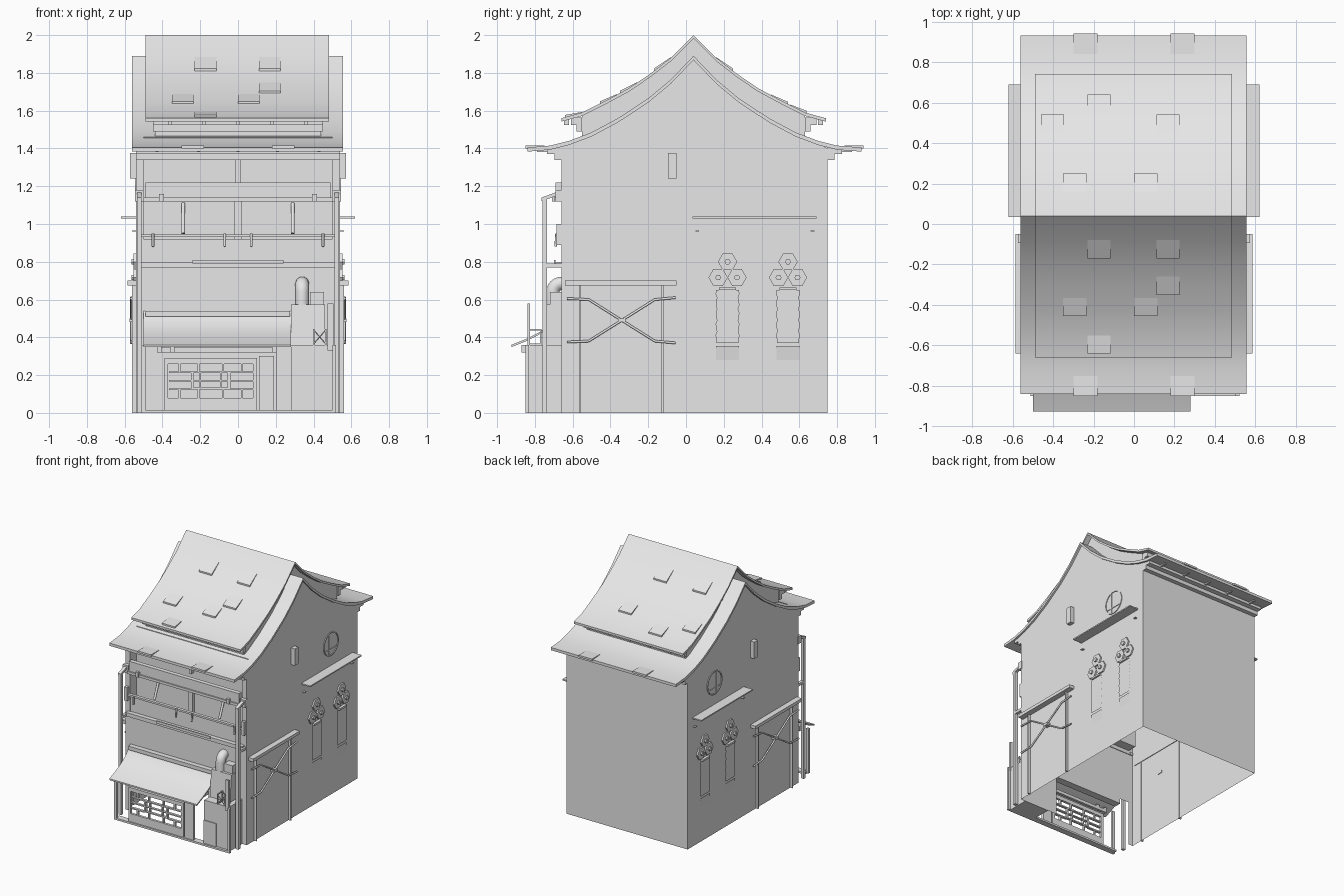
import bpy, bmesh, math
from mathutils import Vector

if "Cube" in bpy.data.objects:
    bpy.data.objects.remove(bpy.data.objects["Cube"], do_unlink=True)

GREY = bpy.data.materials.new("plain_grey")
GREY.use_nodes = True
GREY.diffuse_color = (0.8, 0.8, 0.8, 1)
GREY.node_tree.nodes["Principled BSDF"].inputs["Base Color"].default_value = (0.8, 0.8, 0.8, 1)


def finish(name, bm, smooth=False):
    me = bpy.data.meshes.new(name)
    bmesh.ops.recalc_face_normals(bm, faces=bm.faces)
    bm.to_mesh(me)
    bm.free()
    me.materials.append(GREY)
    ob = bpy.data.objects.new(name, me)
    bpy.context.collection.objects.link(ob)
    if smooth:
        bpy.ops.object.select_all(action='DESELECT')
        ob.select_set(True)
        bpy.context.view_layer.objects.active = ob
        bpy.ops.object.shade_smooth_by_angle(angle=math.radians(30))
    return ob


def prism(name, profile, x0, x1, smooth=False):
    """Extrude a (y, z) outline along x."""
    bm = bmesh.new()
    f = bm.faces.new([bm.verts.new((x0, y, z)) for y, z in profile])
    res = bmesh.ops.extrude_face_region(bm, geom=[f])
    moved = [g for g in res["geom"] if isinstance(g, bmesh.types.BMVert)]
    bmesh.ops.translate(bm, verts=moved, vec=(x1 - x0, 0, 0))
    return finish(name, bm, smooth)


def box(name, x0, x1, y0, y1, z0, z1):
    return prism(name, [(y0, z0), (y1, z0), (y1, z1), (y0, z1)], x0, x1)


def rod(name, points, r, sides=2):
    cu = bpy.data.curves.new(name, 'CURVE')
    cu.dimensions = '3D'
    cu.bevel_depth, cu.bevel_resolution, cu.use_fill_caps = r, sides, True
    sp = cu.splines.new('POLY')
    sp.points.add(len(points) - 1)
    for p, q in zip(sp.points, points):
        p.co = (*q, 1)
    cu.materials.append(GREY)
    ob = bpy.data.objects.new(name, cu)
    bpy.context.collection.objects.link(ob)


def sheet(name, faces):
    bm = bmesh.new()
    for f in faces:
        bm.faces.new([bm.verts.new(v) for v in f])
    bmesh.ops.remove_doubles(bm, verts=bm.verts, dist=0.0005)
    return finish(name, bm)


# Roof profiles, front eave to back eave
LOWER = [(-.84, 1.405), (-.72, 1.415), (-.62, 1.44), (-.5, 1.485), (-.36, 1.56), (-.2, 1.665), (-.08, 1.765),
         (.04, 1.89), (.16, 1.765), (.28, 1.665), (.44, 1.56), (.58, 1.485), (.7, 1.44), (.8, 1.415), (.93, 1.405)]
UPPER = [(-.66, 1.56), (-.55, 1.59), (-.43, 1.65), (-.3, 1.72), (-.19, 1.795), (-.08, 1.88),
         (.04, 2.0), (.16, 1.88), (.27, 1.795), (.38, 1.72), (.51, 1.65), (.63, 1.59), (.74, 1.56)]


def height(profile, y):
    for (a, za), (b, zb) in zip(profile, profile[1:]):
        if a <= y <= b:
            return za + (zb - za) * (y - a) / (b - a)
    return profile[0][1]


def roof(name, prof, x0, x1, t):
    prism(name, prof + [(y, z - t) for y, z in reversed(prof)], x0, x1, True)


roof("lower_roof", LOWER, -.56, .555, .022)
roof("upper_roof", UPPER, -.49, .483, .018)

# Loft body between the two roofs
loft = [p for p in UPPER if -.6 < p[0] < .65]
prism("loft_body", [(y, z - .015) for y, z in loft] +
      [(y, height(LOWER, y) - .01) for y, z in reversed(loft)], -.44, .44)
for y0, y1, z0 in ((-.61, -.55, 1.525), (-.58, -.55, 1.49), (.63, .69, 1.525), (.63, .66, 1.49)):
    box("loft_eave_beam", -.45, .45, y0, y1, z0, 1.565)
for x in (-.36, -.18, 0, .18, .36):
    for y0 in (-.645, .70):
        box("loft_bracket", x - .008, x + .008, y0, y0 + .025, 1.525, 1.555)

# Raised tiles on the roof
for x, y in ((-.23, -.17), (.11, -.17), (.11, -.35), (-.35, -.455), (0, -.455), (-.23, -.64),
             (-.23, .64), (-.46, .54), (.11, .54), (-.35, .25), (0, .25)):
    up = y + (.09 if y < 0 else -.09)
    z, zu = height(UPPER, y), height(UPPER, up)
    prism("roof_tile", [(y, z - .005), (y, z + .012), (up, zu + .003), (up, zu - .005)], x, x + .115)
for x in (-.30, .18):
    for y in (-.80, .89):
        box("eave_tile", x, x + .12, y - .05, y + .05, 1.40, 1.415)

# Main walls, open underneath
W, F, B = .54, -.66, .75
gable = [(F, 0), (B, 0), (B, 1.40)] + [(y, z - .012) for y, z in reversed(LOWER) if F < y < B] + [(F, 1.415)]
sheet("gable_walls", [[(s * W, y, z) for y, z in gable] for s in (1, -1)])


def wall(y, x0, x1, z0, z1):
    return [(x0, y, z0), (x1, y, z0), (x1, y, z1), (x0, y, z1)]


sheet("back_wall", [wall(B, -W, W, 0, 1.415)])
sheet("front_wall", [wall(F, -W, W, .36, .80), wall(F, -W, -.5, 0, .36), wall(F, .2, W, 0, .36),
                     wall(F, -W, -.5, .8, 1.42), wall(F, .5, W, .8, 1.42)])
sheet("balcony_recess", [wall(-.58, -.5, .5, .8, 1.46),
                         [(-.5, F, .8), (.5, F, .8), (.5, -.58, .8), (-.5, -.58, .8)],
                         *[[(x, F, .8), (x, -.58, .8), (x, -.58, 1.45), (x, F, 1.42)] for x in (-.5, .5)]])

# Eave beams and brackets
for d, y in ((-1, F), (1, B)):
    for depth, z0 in ((.035, 1.34), (.075, 1.37)):
        box("eave_beam", -W, W, *sorted((y, y + d * depth)), z0, 1.412)
    for x in (-.43, -.21, 0, .21, .43):
        box("eave_bracket", x - .008, x + .008, *sorted((y + d * .075, y + d * .13)), 1.38, 1.405)

# Upper front: balcony, beams, window bars
box("lintel_board", -.49, .49, -.69, -.655, 1.14, 1.22)
box("lintel_rail", -.5, .5, -.70, -.655, 1.12, 1.14)
box("floor_beam", -.52, .52, -.69, -.655, .77, .80)
box("floor_sill", -.24, .24, -.70, -.69, .79, .81)
box("balcony_rail", -.51, .51, -.68, -.655, .93, .945)
box("balcony_board", -.5, .5, -.655, -.64, .8, .92)
box("centre_mullion", -.02, .02, -.61, -.58, .8, 1.14)
box("top_mullion", -.012, .012, -.61, -.58, 1.22, 1.42)
for s in (1, -1):
    rod("window_stay", [(s * .29, -.585, 1.11), (s * .29, -.65, .95)], .01)
    box("lintel_peg", s * .405 - .012, s * .405 + .012, -.71, -.69, 1.12, 1.16)
for x in (-.45, -.07, .07, .45):
    rod("rail_hook", [(x, -.685, .95), (x, -.69, .88)], .007)

# Tall front frames
for s in (1, -1):
    a, b = sorted((s * .51, s * .535))
    box("front_post", a, b, -.76, -.735, 0, 1.13)
    prism("post_cap", [(-.765, 1.12), (-.655, 1.16), (-.655, 1.18), (-.765, 1.14)], a, b)
    box("post_tie", a, b, -.735, -.65, .77, .79)
    box("post_block", a - .01, b + .01, -.69, -.65, 1.12, 1.18)
    box("post_lantern", a, b, -.685, -.66, .89, 1.0)

# Stall awning
canopy = [(-.925, .36), (-.85, .39), (-.78, .425), (-.72, .465), (-.69, .5), (-.66, .54)]
prism("awning", canopy + [(y, z - .012) for y, z in reversed(canopy)], -.50, .28, True)
box("awning_trim", -.49, .275, -.70, -.66, .51, .54)
box("awning_beam", -.42, .2, -.85, -.83, .32, .345)
for x in (-.43, -.36, .18):
    box("awning_bracket", x, x + .025, -.87, -.83, .32, .36)

# Stall front with open lattice
box("stall_base", -.5, .5, -.85, -.80, 0, .015)
YL, YB = -.84, -.82
for x0, x1, z0, z1 in ((-.39, .10, .015, .08), (-.39, .10, .26, .29), (-.39, -.37, .08, .26), (.08, .10, .08, .26),
                       (-.25, -.04, .125, .135), (-.25, -.04, .21, .22),
                       (-.25, -.235, .125, .22), (-.055, -.04, .125, .22)):
    box("stall_frame", x0, x1, YL, YB, z0, z1)
for x in (-.31, -.21, -.08, .02):
    for z0, z1 in ((.08, .13), (.215, .26)):
        box("lattice_bar", x - .005, x + .005, YL, YB, z0, z1)
for x0, x1 in ((-.365, -.25), (-.04, .08)):
    for z in (.125, .17, .215):
        box("lattice_rung", x0, x1, YL, YB, z - .005, z + .005)
box("lattice_bar", -.205, -.197, YL, YB, .135, .21)
box("lattice_bar", -.095, -.087, YL, YB, .135, .21)
box("lattice_rung", -.24, -.05, YL, YB, .167, .175)
box("door_post", .11, .19, -.84, -.82, 0, .30)
for s in (-.51, .5):
    box("stall_corner_post", s, s + .02, -.85, -.83, 0, .36)
box("stall_shelf", -.42, .2, -.72, -.66, .32, .36)

# Stove block, chimney and crate
box("stove_counter", .28, .5, -.83, -.66, 0, .36)
box("counter_panel", .28, .39, -.837, -.83, .01, .2)
prism("stove", [(-.76, .36), (-.66, .36), (-.66, .575), (-.74, .575)], .28, .46)
box("stove_top", .38, .455, -.72, -.66, .575, .64)
arc = [(.34, -.66 - .045 * math.sin(t * math.pi / 12), .64 + .045 * math.cos(t * math.pi / 12)) for t in range(7)]
rod("chimney_pipe", [(.34, -.64, .685)] + arc + [(.34, -.705, .57)], .037, 3)
for x in (.40, .465):
    for z in (.36, .435):
        box("crate_rail", x - .004, x + .004, -.835, -.765, z, z + .008)
    for y in (-.835, -.773):
        box("crate_post", x - .004, x + .004, y, y + .008, .36, .443)
for y in (-.832, -.769):
    rod("crate_brace", [(.40, y, .365), (.465, y, .44)], .003)
    rod("crate_brace", [(.40, y, .44), (.465, y, .365)], .003)
box("sign_plate", .475, .505, -.84, -.825, .33, .58)

# Details repeated on both side walls
for s in (1, -1):
    def side(name, d, y0, y1, z0, z1, start=W - .005):
        box(name, *sorted((s * start, s * (W + d))), y0, y1, z0, z1)

    def disc(name, y, z, r0, r1, d, n, turn=0):
        """Ring (or solid disc if r0 is 0) standing off the wall."""
        bm = bmesh.new()
        ring = lambda r, x: [bm.verts.new((s * x, y + r * math.cos(turn + math.tau * i / n),
                                           z + r * math.sin(turn + math.tau * i / n))) for i in range(n)]
        out, base = ring(r1, W + d), ring(r1, W - .004)
        inner = ring(r0, W + d) if r0 else None
        foot = ring(r0, W - .004) if r0 else None
        for i in range(n):
            j = (i + 1) % n
            bm.faces.new((out[i], out[j], base[j], base[i]))
            if r0:
                bm.faces.new((out[i], out[j], inner[j], inner[i]))
                bm.faces.new((inner[i], inner[j], foot[j], foot[i]))
        if not r0:
            bm.faces.new(out)
        finish(name, bm)

    side("ledge", .08, .035, .69, 1.03, 1.04)
    for y in (.05, .66):
        side("ledge_stay", .02, y, y + .02, .96, .965)
    side("wall_box", .033, -.095, -.05, 1.24, 1.375)
    disc("round_window", .41, 1.215, .087, .095, .006, 32)
    side("window_bar", .005, .38, .387, 1.13, 1.30)
    side("window_bar", .005, .325, .495, 1.17, 1.177)

    # Lean-to frame with crossed braces
    side("frame_beam", .045, -.64, -.05, .675, .70)
    for y in (-.56, -.125):
        side("frame_post", .02, y - .005, y + .005, 0, .675)
    for f in (1, -1):
        path = [(-.63, .115), (-.515, .11), (-.34, 0), (-.165, -.11), (-.055, -.12)]
        rod("cross_brace", [(s * (W + .025), y, .49 + f * z) for y, z in path], .007, 1)
    side("brace_hub", .035, -.36, -.32, .48, .50)

    # Hexagon ornaments with hanging banners
    for y in (.22, .54):
        for dy, z in ((0, .80), (-.05, .717), (.05, .717)):
            disc("hexagon", y + dy, z, 0, .051, .012, 6)
            disc("hexagon_stud", y + dy, z, 0, .016, .024, 6)
        side("banner_rod", .022, y - .045, y + .045, .65, .665)
        edge = [(.06 + .004 * math.sin(k * 2.2), .65 - k * .02) for k in range(15)]
        outline = [(y - w, z) for w, z in edge] + [(y + w, z) for w, z in reversed(edge)]
        bm = bmesh.new()
        bm.faces.new([bm.verts.new((s * (W + .009), a, b)) for a, b in outline])
        x1 = s * (W + .009)
        bm.faces.new([bm.verts.new(v) for v in ((x1, y - .06, .355), (x1, y + .06, .355),
                                                (s * W, y + .06, .28), (s * W, y - .06, .28))])
        finish("banner", bm)
